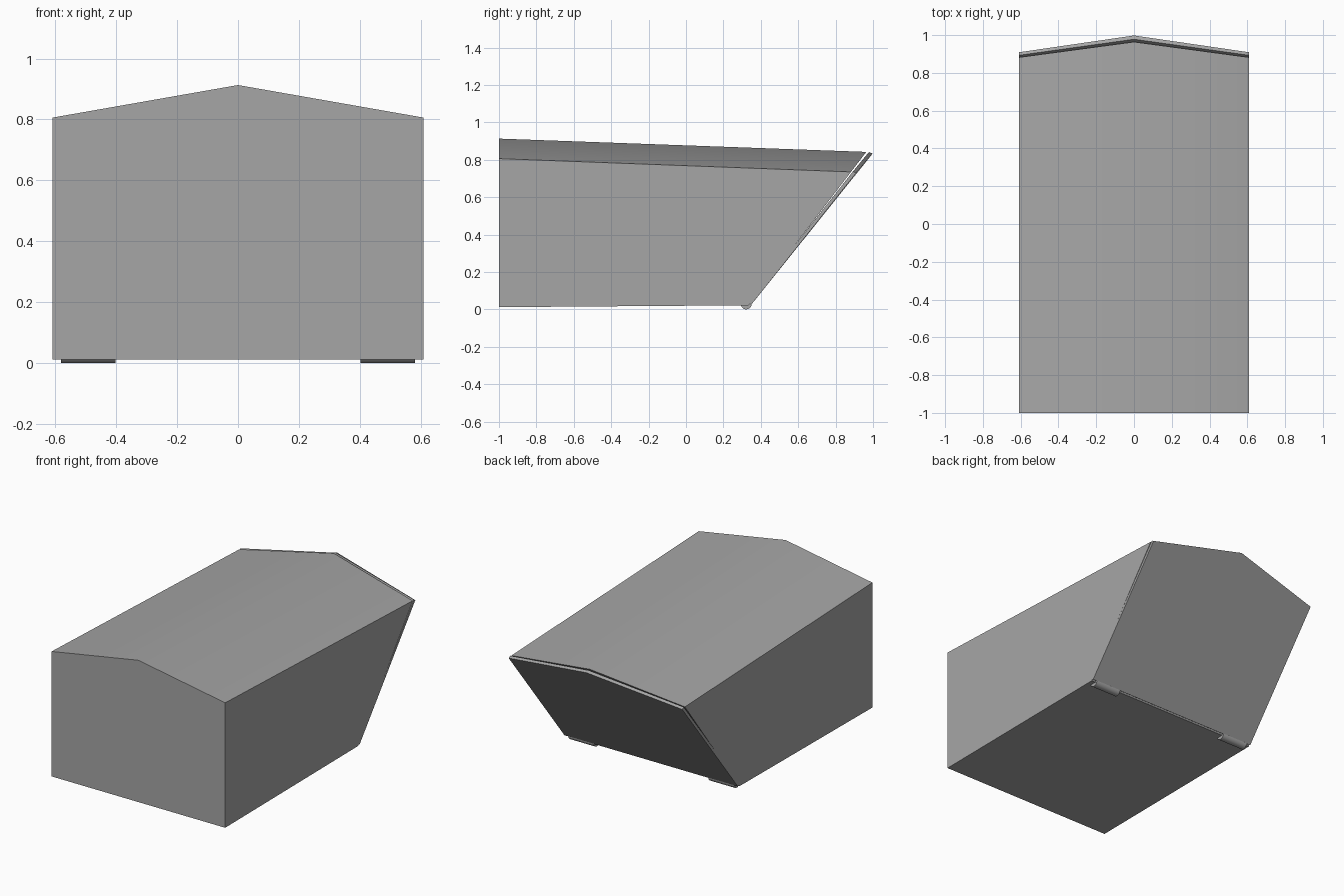
import bpy
import math

cube = bpy.data.objects.get("Cube")
if cube:
    bpy.data.objects.remove(cube, do_unlink=True)

grey = bpy.data.materials.new("mid grey")
grey.use_nodes = True
GREY = (0.38, 0.38, 0.38, 1.0)
grey.diffuse_color = GREY
grey.node_tree.nodes["Principled BSDF"].inputs["Base Color"].default_value = GREY

HALF_WIDTH = 0.61


def finish(obj):
    """Assign the colour and smooth only the shallow ridge and barrels."""
    obj.data.materials.append(grey)
    bpy.ops.object.select_all(action="DESELECT")
    obj.select_set(True)
    bpy.context.view_layer.objects.active = obj
    bpy.ops.object.shade_smooth_by_angle(angle=math.radians(40))


def gabled_prism(name, front, back):
    """Loft between two gabled ends, each given as (y, z) of base, eave, ridge."""
    verts = []
    for base, eave, ridge in (front, back):
        verts += [(-HALF_WIDTH, *base), (HALF_WIDTH, *base), (HALF_WIDTH, *eave),
                  (0, *ridge), (-HALF_WIDTH, *eave)]
    faces = [(0, 1, 2, 3, 4), (9, 8, 7, 6, 5)]
    faces += [(i, i + 5, (i + 1) % 5 + 5, (i + 1) % 5) for i in range(5)]
    mesh = bpy.data.meshes.new(name)
    mesh.from_pydata(verts, [], faces)
    mesh.update()
    obj = bpy.data.objects.new(name, mesh)
    bpy.context.collection.objects.link(obj)
    finish(obj)


# Gabled box with a raked rear end
gabled_prism("box_body",
             ((-1.0, 0.012), (-1.0, 0.806), (-1.0, 0.913)),
             ((0.335, 0.022), (0.882, 0.735), (0.964, 0.842)))

# Thin rear door, slightly ajar at the top
gabled_prism("rear_door",
             ((0.337, 0.033), (0.893, 0.738), (0.978, 0.841)),
             ((0.349, 0.025), (0.909, 0.729), (0.998, 0.833)))

# Hinge barrels under the door
for side, label in ((1, "left"), (-1, "right")):
    bpy.ops.mesh.primitive_cylinder_add(
        vertices=24, radius=0.029, depth=0.18,
        location=(side * 0.492, 0.322, 0.029), rotation=(0, math.pi / 2, 0))
    hinge = bpy.context.object
    hinge.name = label + "_hinge"
    finish(hinge)
